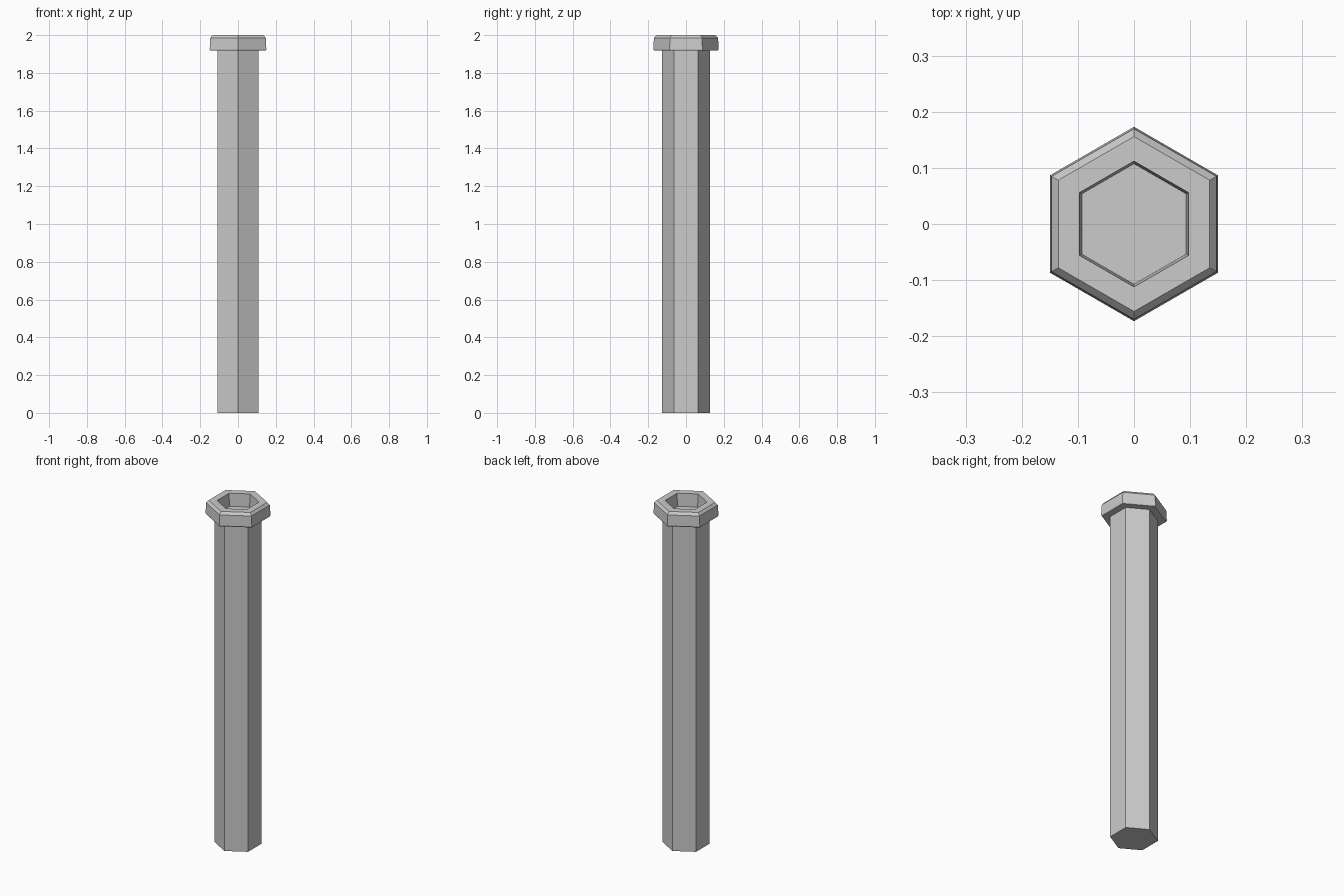
import bpy, bmesh, math

if "Cube" in bpy.data.objects:
    bpy.data.objects.remove(bpy.data.objects["Cube"])


def hex_loft(name, profile):
    """Stack hexagonal rings from (flat half-width, z) pairs, capped at both ends."""
    bm = bmesh.new()
    rings = []
    for half_width, z in profile:
        r = half_width / math.cos(math.pi / 6)
        rings.append([bm.verts.new((r * math.cos(math.radians(30 + 60 * i)),
                                    r * math.sin(math.radians(30 + 60 * i)), z))
                      for i in range(6)])
    for low, high in zip(rings, rings[1:]):
        for i in range(6):
            j = (i + 1) % 6
            bm.faces.new((low[i], low[j], high[j], high[i]))
    bm.faces.new(rings[0][::-1])
    bm.faces.new(rings[-1])
    bmesh.ops.recalc_face_normals(bm, faces=bm.faces)
    mesh = bpy.data.meshes.new(name)
    bm.to_mesh(mesh)
    bm.free()
    obj = bpy.data.objects.new(name, mesh)
    bpy.context.collection.objects.link(obj)
    return obj


# Long hexagonal shaft
hex_loft("shaft", [(0.109, 0.0), (0.109, 1.92)])

# Flanged head with bevelled rim and hexagonal recess
hex_loft("flanged_head", [(0.147, 1.918), (0.150, 1.925), (0.147, 1.985),
                          (0.135, 2.0), (0.097, 2.0), (0.093, 1.925)])
